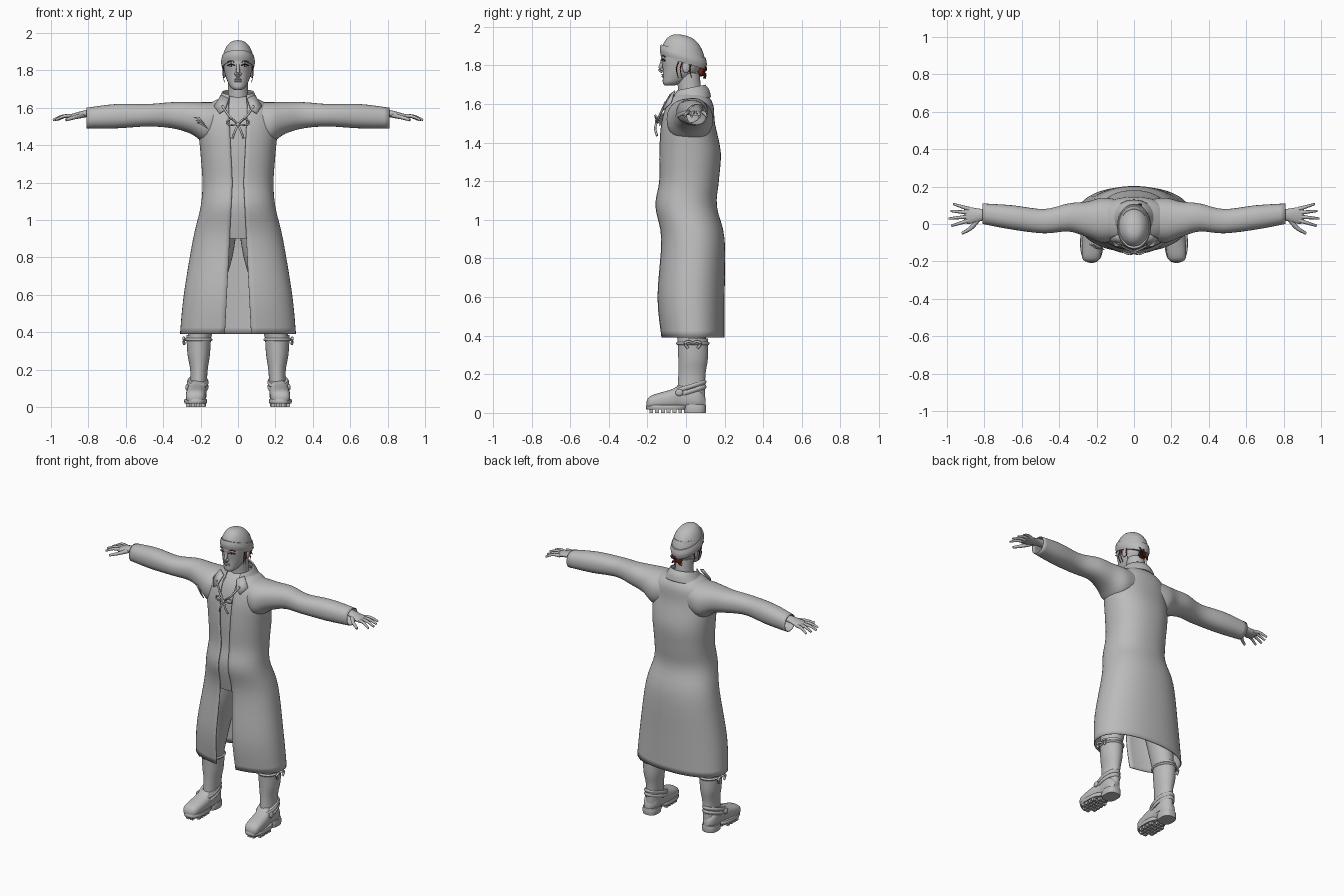
import bpy, bmesh, math, random
from mathutils import Vector

random.seed(4)
if "Cube" in bpy.data.objects:
    bpy.data.objects.remove(bpy.data.objects["Cube"], do_unlink=True)


def material(name, *colour):
    made = bpy.data.materials.new(name)
    made.use_nodes = True
    made.diffuse_color = (*colour, 1)
    made.node_tree.nodes["Principled BSDF"].inputs["Base Color"].default_value = (*colour, 1)
    return made


GREY = material("plain_grey", .5, .5, .5)
RUST = material("rust_hair", .13, .02, .01)
DARK = material("dark_brown", .05, .01, .01)


def finish(name, bm, mat=GREY, mirror=False, thick=0):
    bmesh.ops.recalc_face_normals(bm, faces=bm.faces)
    mesh = bpy.data.meshes.new(name)
    bm.to_mesh(mesh)
    bm.free()
    mesh.materials.append(mat)
    part = bpy.data.objects.new(name, mesh)
    bpy.context.collection.objects.link(part)
    bpy.ops.object.select_all(action="DESELECT")
    part.select_set(True)
    bpy.context.view_layer.objects.active = part
    bpy.ops.object.shade_smooth_by_angle(angle=math.radians(50))
    if thick:
        part.modifiers.new("thickness", "SOLIDIFY").thickness = thick
    if mirror:
        part.modifiers.new("mirror", "MIRROR").use_mirror_merge = False


def resample(rows, steps=4):
    """Smooth rows of numbers with a Catmull-Rom spline."""
    smooth = []
    last = len(rows) - 1
    for i in range(last):
        near = [rows[min(max(i + k, 0), last)] for k in (-1, 0, 1, 2)]
        for step in range(steps):
            t = step / steps
            smooth.append([b + t * (c - a + t * (2 * a - 5 * b + 4 * c - d + t * (3 * b - a - 3 * c + d))) / 2
                           for a, b, c, d in zip(*near)])
    return smooth + [list(rows[last])]


def skin(bm, rings, closed=True):
    """Bridge successive rings of vertices with quads."""
    for low, high in zip(rings, rings[1:]):
        for k in range(len(low) if closed else len(low) - 1):
            j = (k + 1) % len(low)
            bm.faces.new((low[k], low[j], high[j], high[k]))


def loft(name, axis, rows, sides=40, power=1, tilt=0, cap=True, gap=None, **options):
    """Rows hold a position, then low and high bounds on the two cross axes."""
    bm = bmesh.new()
    rings = []
    for t, a_low, a_high, b_low, b_high in resample(rows):
        a_half, b_half = (a_high - a_low) / 2, (b_high - b_low) / 2
        start = math.asin((gap(t) / a_half) ** (1 / power)) if gap else 0
        ring = []
        for k in range(sides + bool(gap)):
            angle = start + (math.tau - 2 * start) * k / sides
            s, c = math.sin(angle), math.cos(angle)
            a = a_low + a_half + a_half * math.copysign(abs(s) ** power, s)
            b = b_low + b_half - b_half * math.copysign(abs(c) ** power, c)
            ring.append(bm.verts.new({"x": (t, a, b), "y": (a, t, b), "z": (a, b, t + tilt * b)}[axis]))
        rings.append(ring)
    skin(bm, rings, closed=not gap)
    if cap and not gap:
        bm.faces.new(rings[0])
        bm.faces.new(rings[-1])
    finish(name, bm, **options)


def centred(rows):
    """Expand height, half width, front and back into loft rows."""
    return [(z, -w, w, front, back) for z, w, front, back in rows]


def band(name, z, bounds, height, bulge=.006, **options):
    """Rounded strap around an upright part."""
    left, right, front, back = bounds
    loft(name, "z", [(z + height * k, left - grow, right + grow, front - grow, back + grow)
                     for k, grow in ((-1, 0), (0, bulge), (1, 0))], **options)


def tube(name, points, radius, tip=1, sides=8, **options):
    """Round tube through points, its radius scaled towards the tip."""
    bm = bmesh.new()
    path = [Vector(p) for p in resample(points)]
    last = len(path) - 1
    rings = []
    for i, point in enumerate(path):
        turn = (path[min(i + 1, last)] - path[max(i - 1, 0)]).to_track_quat("Z", "Y")
        size = radius * (1 + (tip - 1) * i / last)
        rings.append([bm.verts.new(point + turn @ Vector((size * math.cos(a), size * math.sin(a), 0)))
                      for a in (math.tau * k / sides for k in range(sides))])
    skin(bm, rings)
    bm.faces.new(rings[0])
    bm.faces.new(rings[-1])
    finish(name, bm, **options)


def blob(name, centre, size, **options):
    bm = bmesh.new()
    bmesh.ops.create_uvsphere(bm, u_segments=16, v_segments=10, radius=1)
    for v in bm.verts:
        v.co = Vector(centre) + v.co * Vector(size)
    finish(name, bm, **options)


def plate(name, points, **options):
    bm = bmesh.new()
    bm.faces.new([bm.verts.new(p) for p in points])
    finish(name, bm, thick=.006, **options)


# Long coat, split down the front, over a shirt and trousers
coat = [(.39, .31, -.13, .2), (.6, .29, -.15, .2), (.9, .24, -.13, .2), (1.07, .2, -.16, .16), (1.2, .19, -.14, .17),
        (1.35, .2, -.14, .18), (1.5, .21, -.13, .15), (1.6, .18, -.1, .14), (1.66, .08, -.05, .1)]
loft("coat", "z", centred(coat), sides=56, power=.9, thick=.006, gap=lambda z: .03 + .05 * abs(z - 1.2))
inset = .015
loft("shirt", "z", centred([(z, w - inset, front + inset, back - inset) for z, w, front, back in coat[2:]]), power=.9)
loft("trouser_leg", "z", [(.34, .15, .27, -.04, .1), (.6, .09, .25, -.07, .12), (.8, .03, .22, -.1, .15),
                          (1, 0, .17, -.1, .15)], mirror=True)

# Sleeves, open at the cuff
loft("sleeve", "x", [(.08, -.08, .13, 1.44, 1.63), (.17, -.1, .14, 1.41, 1.63), (.25, -.07, .12, 1.46, 1.63),
                     (.35, -.04, .11, 1.49, 1.63), (.48, -.05, .08, 1.5, 1.62), (.65, -.03, .1, 1.49, 1.62),
                     (.81, 0, .11, 1.49, 1.6)], cap=False, power=.9, thick=.005, mirror=True)

# Hands with fingers fanned by a rule
loft("palm", "x", [(.7, .03, .09, 1.54, 1.6), (.8, .02, .08, 1.55, 1.59), (.88, 0, .09, 1.54, 1.57),
                   (.91, .01, .09, 1.54, 1.56)], sides=16, mirror=True)
for k in range(4):
    fan = .3 - .2 * k
    length = .11 - .01 * abs(k - 2)
    knuckle = Vector((.88, .08 - .02 * k, 1.555))
    reach = Vector((math.cos(fan), math.sin(fan), 0)) * length
    droop = Vector((0, 0, -.02))
    tube("finger", [knuckle, knuckle + reach / 2, knuckle + reach + droop], .012, tip=.5, mirror=True)
tube("thumb", [(.83, .03, 1.56), (.87, -.02, 1.55), (.92, -.05, 1.535)], .015, tip=.5, mirror=True)

# Neck, head and face
loft("neck", "z", centred([(1.58, .07, -.04, .09), (1.66, .055, -.04, .08), (1.76, .053, -.05, .07)]))
loft("head", "z", centred([(1.695, .02, -.11, -.06), (1.71, .04, -.12, -.02), (1.74, .056, -.12, .03),
                           (1.78, .07, -.12, .07), (1.84, .078, -.127, .09), (1.89, .075, -.12, .08)]), power=.93)
tube("nose", [(0, -.12, 1.84), (0, -.126, 1.81), (0, -.134, 1.78), (0, -.12, 1.77)], .008, tip=1.5)
blob("nostril_wing", (.01, -.124, 1.78), (.009, .01, .008), mirror=True)
for name, z in (("upper_lip", 1.752), ("lower_lip", 1.742)):
    blob(name, (0, -.118, z), (.022, .009, .005))
blob("chin", (0, -.105, 1.713), (.02, .014, .014))
blob("ear", (.074, 0, 1.79), (.01, .02, .03), mirror=True)

# Eyes with dark lids and reddish brows
blob("eyeball", (.034, -.108, 1.826), (.013, .01, .007), mirror=True)
blob("iris", (.034, -.116, 1.826), (.005, .003, .005), mat=DARK, mirror=True)
for name, z, mat in (("eyelid", 1.825, DARK), ("eyebrow", 1.843, RUST)):
    tube(name, [(.016, -.124, z), (.036, -.12, z + .008), (.056, -.108, z)], .003, mat=mat, mirror=True)

# Close cap: a dome with a turned band sloping to the back
dome = [math.radians(a) for a in range(0, 88, 12)]
loft("cap", "z", [(1.82 + .135 * math.sin(a), -.087 * r, .087 * r, -.015 - .115 * r, -.015 + .115 * r)
                  for a, r in ((a, math.cos(a) ** .8) for a in dome)], tilt=-.2)
band("cap_band", 1.84, (-.085, .085, -.13, .102), .03, tilt=-.3)

# Tied hair at the nape and loose strands by the ears
knot = Vector((0, .078, 1.765))
blob("hair_knot", knot, (.026, .02, .022), mat=RUST)
for k in range(14):
    tip = knot + Vector((random.uniform(-.05, .05), random.uniform(.01, .03), random.uniform(-.05, .04)))
    bend = knot.lerp(tip, .6) + Vector((0, .01, 0))
    tube("hair_lock", [knot, bend, tip], .008, tip=.3, sides=5, mat=RUST)
for y in (-.04, -.02, .03):
    tube("side_strand", [(.076, y, 1.82), (.08, y - .01, 1.78), (.072, y, 1.735)], .004, tip=.3, sides=5,
         mat=RUST, mirror=True)

# Standing collar with pointed lapels
loft("collar", "z", centred([(1.61, .125, -.09, .13), (1.65, .1, -.08, .12), (1.68, .085, -.06, .1)]),
     tilt=.2, thick=.008, gap=lambda z: .05)
plate("lapel", [(.05, -.085, 1.65), (.09, -.06, 1.67), (.13, -.08, 1.61), (.1, -.12, 1.57), (.07, -.12, 1.59)],
      mirror=True)

# Lace bow at the chest
bow = (0, -.15, 1.51)
blob("bow_knot", bow, (.012, .012, .012))
tube("bow_loop", [bow, (.03, -.16, 1.54), (.056, -.15, 1.53), (.05, -.15, 1.51), bow], .005, mirror=True)
tube("bow_tail", [bow, (.016, -.16, 1.475), (.03, -.15, 1.435)], .006, mirror=True)
tube("neck_lace", [bow, (.045, -.13, 1.555), (.085, -.105, 1.61)], .006, mirror=True)

# Leaf ornament on the right breast
for k in range(3):
    x, z = -.21 + .01 * k, 1.535 - .015 * k
    plate("breast_leaf", [(x - .03, -.11, z + .015), (x, -.13, z + .015), (x + .03, -.14, z - .02), (x, -.13, z)])

# Boots: shaft, foot, sole and heel
loft("boot_shaft", "z", [(.05, .17, .26, -.05, .1), (.19, .163, .255, -.04, .1), (.28, .15, .27, -.04, .113),
                         (.385, .144, .276, -.043, .114)], mirror=True)
loft("boot_foot", "y", [(-.204, .21, .25, .03, .06), (-.18, .18, .277, .02, .09), (-.08, .168, .276, .02, .12),
                        (-.02, .17, .265, .02, .145), (.06, .172, .264, .02, .13), (.1, .2, .24, .03, .08)],
     power=.8, mirror=True)
band("sole", .03, (.168, .285, -.205, 0), .012, bulge=.003, power=.8, mirror=True)
band("heel", .022, (.173, .268, -.01, .102), .022, bulge=.002, power=.75, mirror=True)

# Tread lugs in rows, narrower at toe and instep
lugs = bmesh.new()
for row in range(6):
    count = 4 if 0 < row < 5 else 2
    for column in range(count):
        cube = bmesh.ops.create_cube(lugs, size=.02)["verts"]
        across = (column - (count - 1) / 2) * .027
        bmesh.ops.translate(lugs, verts=cube, vec=(.228 + across, -.18 + row * .03, .01))
finish("tread_lugs", lugs, mirror=True)

# Ankle straps with a buckle, and a tied garter below the knee
for z in (.105, .13):
    band("ankle_strap", z, (.163, .268, -.083, .1), .012, tilt=.3, mirror=True)
blob("strap_buckle", (.272, -.035, .105), (.009, .02, .018), mirror=True)
band("garter", .36, (.142, .278, -.046, .117), .008, mirror=True)
for side in (-1, 1):
    tube("garter_bow", [(.28, .035, .36), (.29, .035 + side * .02, .37), (.29, .035 + side * .04, .36),
                        (.288, .035 + side * .025, .335)], .007, mirror=True)
